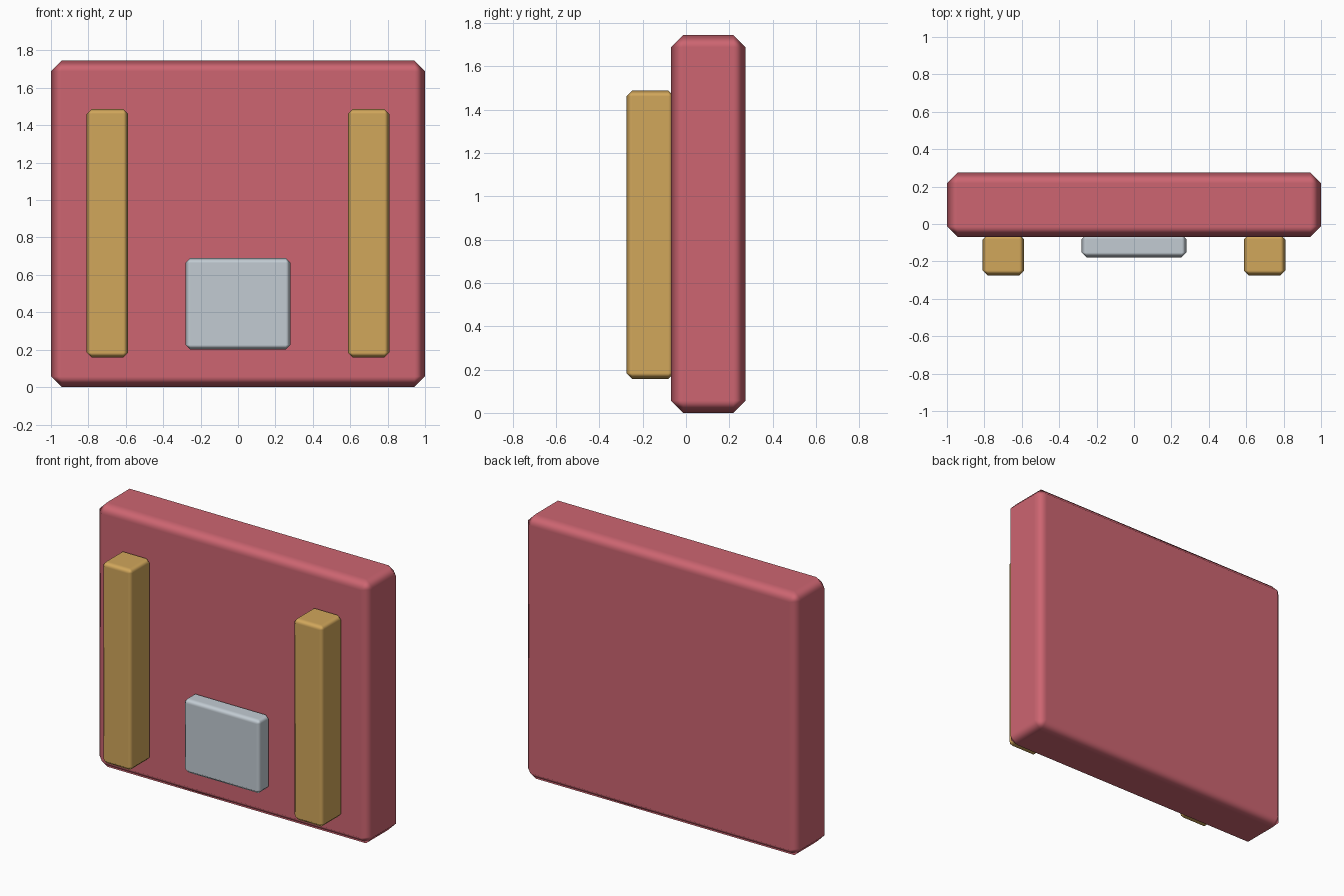
import bpy

cube = bpy.data.objects.get("Cube")
if cube:
    bpy.data.objects.remove(cube, do_unlink=True)


def make_material(name, colour):
    mat = bpy.data.materials.new(name)
    mat.use_nodes = True
    mat.diffuse_color = (*colour, 1)
    mat.node_tree.nodes["Principled BSDF"].inputs["Base Color"].default_value = (*colour, 1)
    return mat


def bevelled_box(name, low, high, bevel, mat):
    """Box between two corners with a single smooth-shaded chamfer."""
    centre = [(a + b) / 2 for a, b in zip(low, high)]
    bpy.ops.mesh.primitive_cube_add(size=1, location=centre)
    obj = bpy.context.object
    obj.name = name
    obj.scale = [b - a for a, b in zip(low, high)]
    bpy.ops.object.transform_apply(location=False, rotation=False, scale=True)
    obj.data.materials.append(mat)
    bpy.ops.object.shade_smooth()
    mod = obj.modifiers.new("Chamfer", "BEVEL")
    mod.width = bevel
    mod.segments = 1
    mod.harden_normals = True
    return obj


red = make_material("soft red", (0.61, 0.13, 0.165))
tan = make_material("golden tan", (0.64, 0.385, 0.105))
grey = make_material("pale grey", (0.54, 0.60, 0.65))

# Main slab
bevelled_box("panel", (-1, -0.07, 0), (1, 0.275, 1.745), 0.057, red)

# Upright bars on the front, one per side
for side, x in (("left", 0.698), ("right", -0.698)):
    bevelled_box(side + "_bar", (x - 0.111, -0.275, 0.157),
                 (x + 0.111, -0.055, 1.488), 0.027, tan)

# Small plate low on the front
bevelled_box("front_plate", (-0.281, -0.178, 0.2), (0.281, -0.055, 0.69), 0.026, grey)
